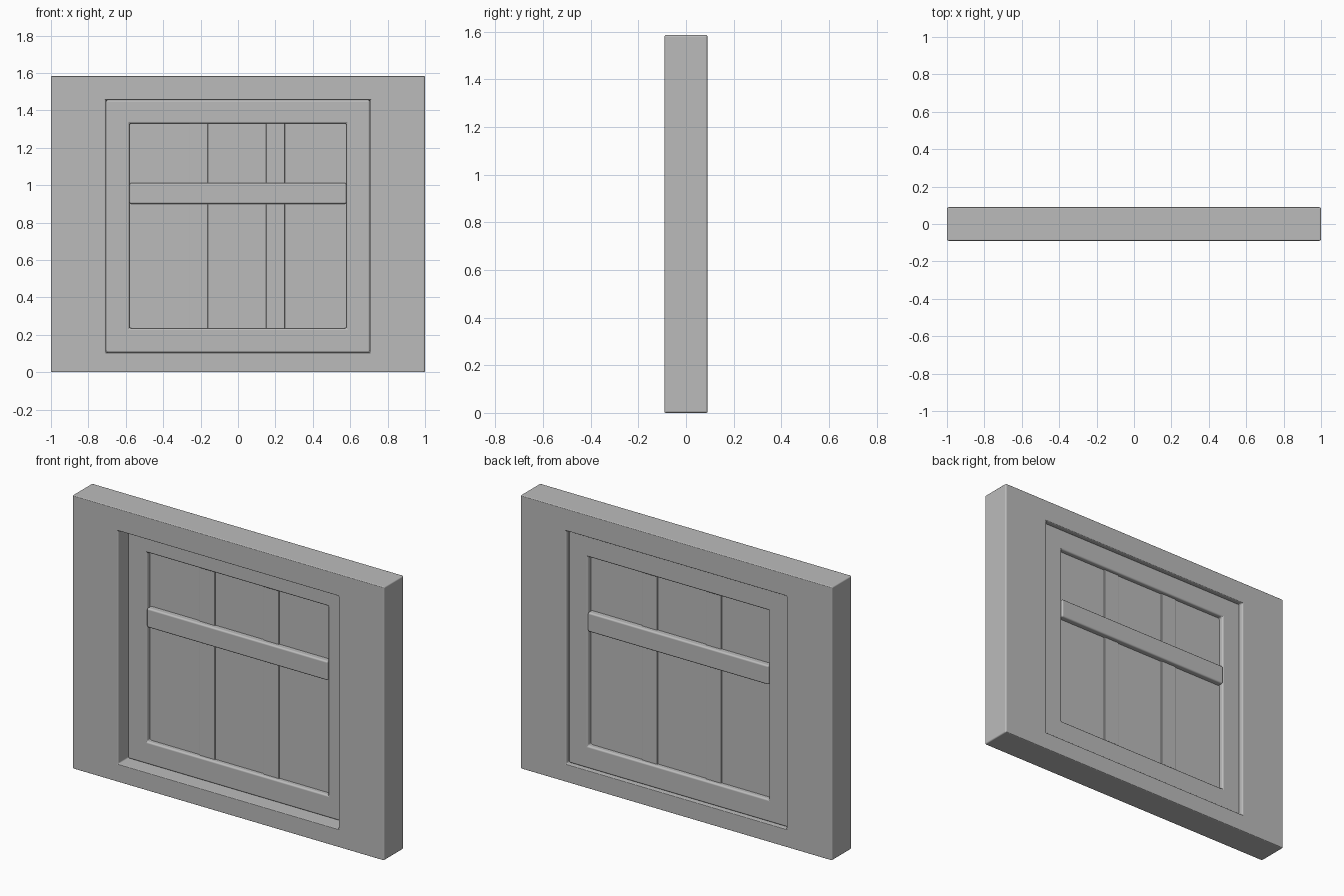
import bpy
import bmesh

if "Cube" in bpy.data.objects:
    bpy.data.objects.remove(bpy.data.objects["Cube"])

# Single plain grey
grey = bpy.data.materials.new("plain_grey")
grey.use_nodes = True
COLOUR = (0.5, 0.5, 0.5, 1)
grey.diffuse_color = COLOUR
grey.node_tree.nodes["Principled BSDF"].inputs["Base Color"].default_value = COLOUR


def finish(name, bm, bevel):
    """Turn a bmesh into a smooth object with rounded edges."""
    bmesh.ops.recalc_face_normals(bm, faces=bm.faces)
    mesh = bpy.data.meshes.new(name)
    bm.to_mesh(mesh)
    bm.free()
    mesh.materials.append(grey)
    obj = bpy.data.objects.new(name, mesh)
    bpy.context.collection.objects.link(obj)
    if bevel:
        mod = obj.modifiers.new("rounded_edges", "BEVEL")
        mod.width = bevel
        mod.segments = 3
        mod.limit_method = "ANGLE"
        mod.harden_normals = True
    bpy.ops.object.select_all(action="DESELECT")
    obj.select_set(True)
    bpy.context.view_layer.objects.active = obj
    bpy.ops.object.shade_smooth_by_angle()
    return obj


def box(name, x, y, z, bevel=0):
    bm = bmesh.new()
    bmesh.ops.create_cube(bm, size=1)
    for v in bm.verts:
        for i, (low, high) in enumerate((x, y, z)):
            v.co[i] = high if v.co[i] > 0 else low
    finish(name, bm, bevel)


def ring(name, outer, inner, y, bevel):
    """Rectangular frame with a through opening; rectangles are (x0, x1, z0, z1)."""
    bm = bmesh.new()

    def loop(rect, depth):
        x0, x1, z0, z1 = rect
        return [bm.verts.new((x, depth, z))
                for x, z in ((x0, z0), (x1, z0), (x1, z1), (x0, z1))]

    loops = [loop(outer, y[0]), loop(outer, y[1]), loop(inner, y[1]), loop(inner, y[0])]
    for a, b in zip(loops, loops[1:] + loops[:1]):
        for i in range(4):
            j = (i + 1) % 4
            bm.faces.new((a[i], a[j], b[j], b[i]))
    finish(name, bm, bevel)


OPENING = (-0.705, 0.705, 0.105, 1.455)
PANE = (-0.58, 0.58, 0.235, 1.33)

# Wall block and the sash sitting in its opening
ring("wall", (-1, 1, 0, 1.585), OPENING, (-0.09, 0.09), 0.008)
ring("window_frame", OPENING, PANE, (-0.005, 0.07), 0.01)

# Pane and glazing bars, all centred on the sash depth
box("pane", (-0.59, 0.59), (0.023, 0.042), (0.225, 1.34))
box("crossbar", PANE[:2], (-0.01, 0.075), (0.9, 1.012), 0.01)
for side, x in (("right", -0.21), ("left", 0.2)):
    box(side + "_upright_bar", (x - 0.05, x + 0.05), (0.017, 0.048), (0.23, 1.335), 0.004)
